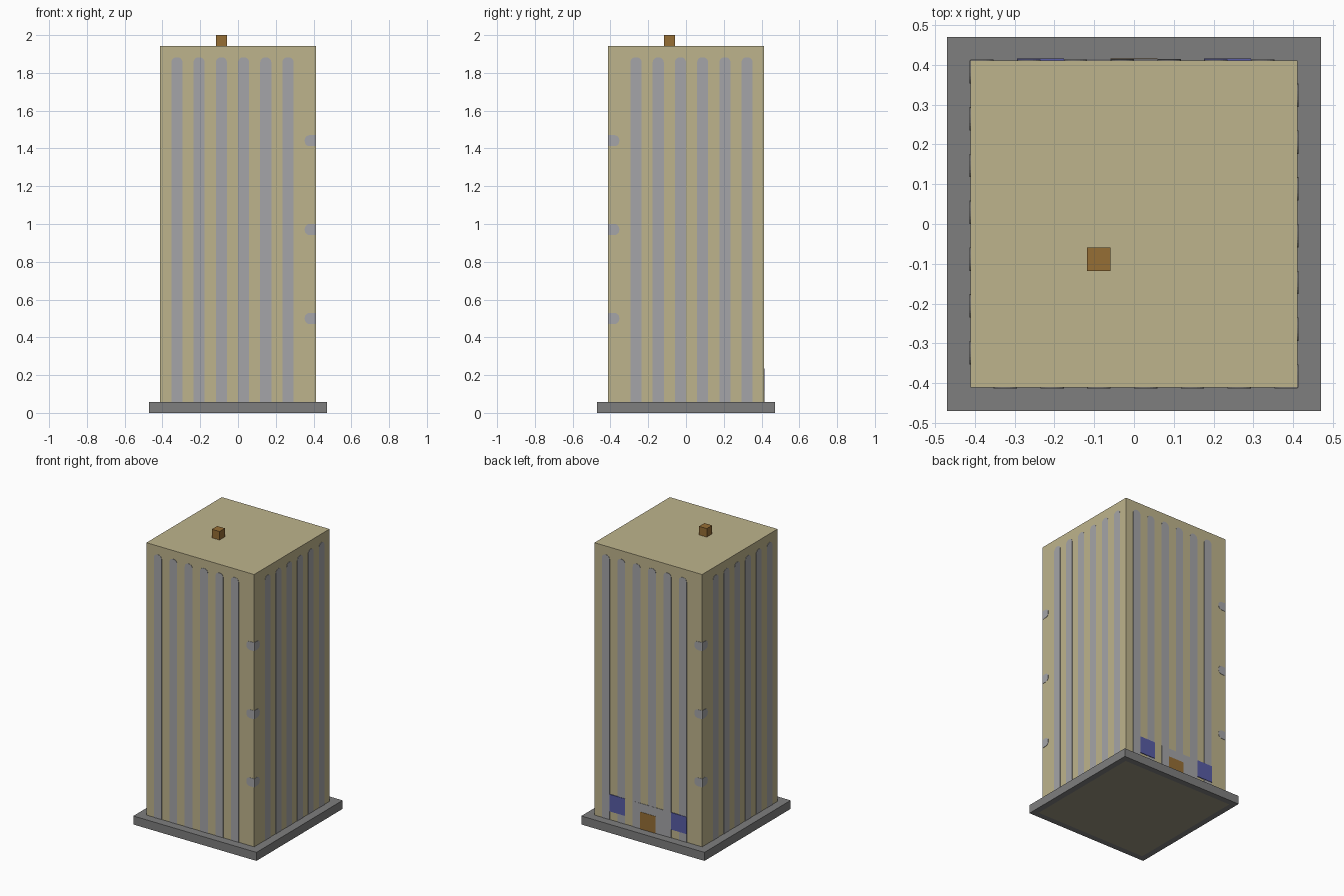
import bpy, bmesh, math
from mathutils import Matrix, Vector

if "Cube" in bpy.data.objects:
    bpy.data.objects.remove(bpy.data.objects["Cube"], do_unlink=True)

U = 1 / 17            # one block
HALF = 7              # half the tower width, in blocks
TOP = 33              # tower height, in blocks


def material(name, rgb):
    m = bpy.data.materials.new(name)
    m.use_nodes = True
    m.diffuse_color = (*rgb, 1)
    m.node_tree.nodes["Principled BSDF"].inputs["Base Color"].default_value = (*rgb, 1)
    return m


SAND = material("sand", (0.515, 0.456, 0.262))
PALE = material("pale_grey", (0.376, 0.376, 0.392))
GREY = material("mid_grey", (0.21, 0.21, 0.21))
BROWN = material("brown", (0.305, 0.156, 0.036))
BLUE = material("blue", (0.098, 0.107, 0.376))
OLIVE = material("olive_grey", (0.31, 0.29, 0.21))


def finish(name, bm, *mats):
    bmesh.ops.recalc_face_normals(bm, faces=bm.faces)
    mesh = bpy.data.meshes.new(name)
    bm.to_mesh(mesh)
    bm.free()
    for m in mats:
        mesh.materials.append(m)
    obj = bpy.data.objects.new(name, mesh)
    bpy.context.collection.objects.link(obj)
    return obj


def box(lo, hi):
    """Box between two corners given in blocks."""
    lo, hi = Vector(lo) * U, Vector(hi) * U
    bm = bmesh.new()
    bmesh.ops.create_cube(bm, size=1, matrix=Matrix.Translation((lo + hi) / 2)
                          @ Matrix.Diagonal((*(hi - lo), 1)))
    return bm


def panel(bm, angle, x0, x1, z0, z1, round_corners="", depth=0.002):
    """Thin plate on one wall; named corners (tl, tr, bl, br) are rounded."""
    r = 0.45
    pts = []
    for i, (key, x, z, sx, sz) in enumerate((("br", x1, z0, -1, 1), ("tr", x1, z1, -1, -1),
                                             ("tl", x0, z1, 1, -1), ("bl", x0, z0, 1, 1))):
        if key not in round_corners:
            pts.append((x, z))
            continue
        for k in range(6):
            a = math.radians(90 * (i - 1) + 18 * k)
            pts.append((x + sx * r + r * math.cos(a), z + sz * r + r * math.sin(a)))
    turn = Matrix.Rotation(math.radians(angle), 3, "Z")
    face = bm.faces.new([bm.verts.new(turn @ Vector((x * U, -HALF * U, z * U))) for x, z in pts])
    ext = bmesh.ops.extrude_face_region(bm, geom=[face], use_keep_orig=True)
    moved = [g for g in ext["geom"] if isinstance(g, bmesh.types.BMVert)]
    bmesh.ops.translate(bm, verts=moved, vec=turn @ Vector((0, -depth, 0)))


# Base slab, with an inset panel underneath
bm = box((-8, -8, 0), (8, 8, 1))
bottom = min(bm.faces, key=lambda f: f.calc_center_median().z)
bmesh.ops.inset_region(bm, faces=[bottom], thickness=U)
bottom.material_index = 1
finish("base_slab", bm, GREY, OLIVE)

# Tower, with a square pit cut in the roof
bm = box((-HALF, -HALF, 1), (HALF, HALF, TOP))
for axis in (Vector((1, 0, 0)), Vector((0, 1, 0))):
    for cut in (-5, -4):
        roof = [f for f in bm.faces if f.normal.z > 0.9]
        geom = set(roof)
        for f in roof:
            geom.update(f.edges)
            geom.update(f.verts)
        bmesh.ops.bisect_plane(bm, geom=list(geom), plane_co=axis * cut * U, plane_no=axis)
        bm.normal_update()
spot = Vector((-4.5, -4.5, TOP)) * U
pit = min(bm.faces, key=lambda f: (f.calc_center_median() - spot).length)
ext = bmesh.ops.extrude_face_region(bm, geom=[pit])
bmesh.ops.translate(bm, verts=[g for g in ext["geom"] if isinstance(g, bmesh.types.BMVert)],
                    vec=(0, 0, -U))
for g in ext["geom"]:
    if isinstance(g, bmesh.types.BMFace):
        g.material_index = 1
finish("tower", bm, SAND, BROWN)

# Roof block
finish("roof_block", box((-2, -2, TOP), (-1, -1, TOP + 1)), BROWN)

# Long windows and corner lights on every wall
for wall, angle in (("front", 0), ("left", 90), ("back", 180), ("right", 270)):
    flat = angle % 180 == 0
    bm = bmesh.new()
    for i in range(6):
        x = (-6 if flat else -5) + 2 * i
        panel(bm, angle, x, x + 1, 1, TOP - 1, "tl tr")
    finish(wall + "_long_windows", bm, PALE)
    bm = bmesh.new()
    for z in (8, 16, 24):
        if flat:
            panel(bm, angle, 6, 7, z, z + 1, "tl bl")
        else:
            panel(bm, angle, -7, -6, z, z + 1, "tr br")
    finish(wall + "_corner_lights", bm, PALE)

# Back entrance: frame, door and two windows
for name, mat, depth, rects in (
        ("door_frame", PALE, 0.003, [(-2, 2, 1, 4)]),
        ("door", BROWN, 0.005, [(-1, 1, 1, 3)]),
        ("entrance_windows", BLUE, 0.005, [(-5, -3, 2, 4), (3, 5, 2, 4)])):
    bm = bmesh.new()
    for rect in rects:
        panel(bm, 180, *rect, depth=depth)
    finish(name, bm, mat)
